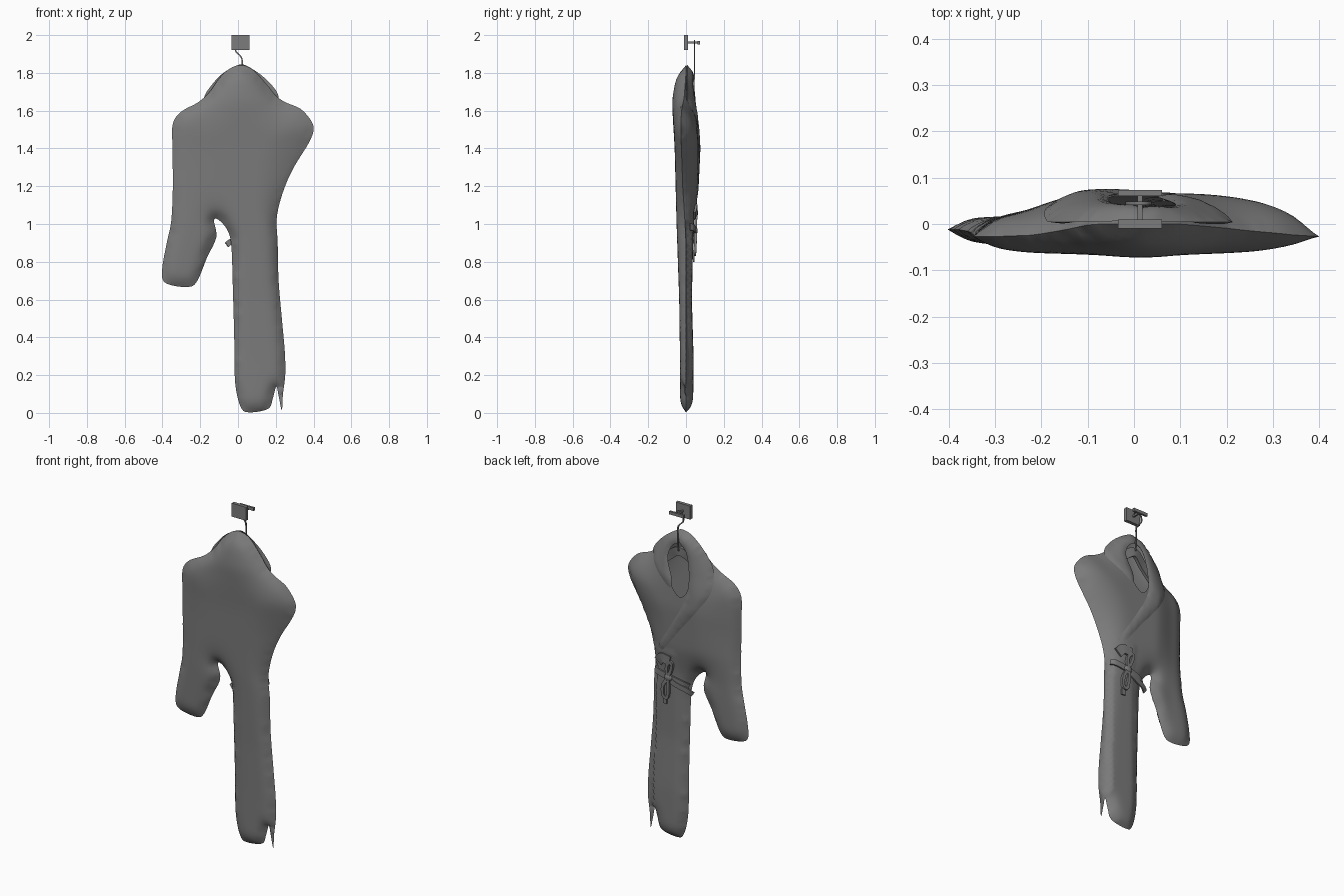
import bpy, bmesh, math
from mathutils import Vector
from mathutils.geometry import delaunay_2d_cdt

if "Cube" in bpy.data.objects:
    bpy.data.objects.remove(bpy.data.objects["Cube"])

# Dark grey used on every part
grey = bpy.data.materials.new("dark_grey")
grey.diffuse_color = (0.2, 0.2, 0.2, 1)
grey.use_nodes = True
grey.node_tree.nodes["Principled BSDF"].inputs["Base Color"].default_value = grey.diffuse_color


def spline(pts, n=5, closed=True):
    """Catmull-Rom smoothing of a control polygon or path."""
    pts = [Vector(p) for p in pts]
    if not closed:
        pts = [2 * pts[0] - pts[1]] + pts + [2 * pts[-1] - pts[-2]]
    c, out = len(pts), []
    for i in (range(c) if closed else range(1, c - 2)):
        a, b, d, e = pts[i - 1], pts[i], pts[(i + 1) % c], pts[(i + 2) % c]
        for k in range(n):
            t = k / n
            out.append(0.5 * (2 * b + (d - a) * t + (2 * a - 5 * b + 4 * d - e) * t * t
                              + (3 * b - a - 3 * d + e) * t ** 3))
    if not closed:
        out.append(pts[-2])
    return out


def inside(p, poly):
    hit, q = False, poly[-1]
    for r in poly:
        if (r.y > p.y) != (q.y > p.y) and p.x < (q.x - r.x) * (p.y - r.y) / (q.y - r.y) + r.x:
            hit = not hit
        q = r
    return hit


def edge_dist(p, poly):
    best, a = 9.0, poly[-1]
    for b in poly:
        ab = b - a
        t = max(0, min(1, (p - a).dot(ab) / max(ab.length_squared, 1e-9)))
        best = min(best, (p - a - ab * t).length)
        a = b
    return best


def table(z, rows):
    """Linear lookup, rows sorted by rising z."""
    if z <= rows[0][0]:
        return rows[0][1]
    for (z0, v0), (z1, v1) in zip(rows, rows[1:]):
        if z <= z1:
            return v0 + (v1 - v0) * (z - z0) / (z1 - z0)
    return rows[-1][1]


def finish(name, bm, angle=60):
    bmesh.ops.recalc_face_normals(bm, faces=bm.faces)
    me = bpy.data.meshes.new(name)
    bm.to_mesh(me)
    bm.free()
    me.materials.append(grey)
    ob = bpy.data.objects.new(name, me)
    bpy.context.collection.objects.link(ob)
    bpy.context.view_layer.objects.active = ob
    bpy.ops.object.select_all(action='DESELECT')
    ob.select_set(True)
    bpy.ops.object.shade_smooth_by_angle(angle=math.radians(angle))


def cushion(name, outline, depth, step, hole=None, relax=0, after=None):
    """Two sheets filled from one outline and joined at the rim; hole opens the +y sheet."""
    whole = bmesh.new()
    for side in (-1, 1):
        loops = [outline] + ([hole] if hole and side > 0 else [])
        pts, edges = [], []
        for lp in loops:
            s = len(pts)
            pts += lp
            edges += [(s + i, s + (i + 1) % len(lp)) for i in range(len(lp))]
        xs, zs = [p.x for p in outline], [p.y for p in outline]
        for i in range(int((max(xs) - min(xs)) / step) + 1):
            for j in range(int((max(zs) - min(zs)) / step) + 1):
                p = Vector((min(xs) + (i + 0.5 * (j % 2)) * step, min(zs) + j * step))
                if inside(p, outline) and all(edge_dist(p, lp) > step * 0.5 for lp in loops):
                    pts.append(p)
        vs, _, fs, *_ = delaunay_2d_cdt(pts, edges, [], 0, 1e-5)
        bm = bmesh.new()
        bv = [bm.verts.new((v.x, depth(v, side), v.y)) for v in vs]
        for f in fs:
            c = sum((vs[i] for i in f), Vector((0, 0))) / len(f)
            if inside(c, outline) and not (len(loops) > 1 and inside(c, hole)):
                bm.faces.new([bv[i] for i in f])
        free = [b for b, v in zip(bv, vs) if edge_dist(v, outline) > 1e-4]
        for _ in range(relax):
            bmesh.ops.smooth_vert(bm, verts=free, factor=0.5, use_axis_y=True)
        if after and side > 0:
            for v in free:
                v.co.y += after(v.co)
        tmp = bpy.data.meshes.new("tmp")
        bm.to_mesh(tmp)
        bm.free()
        whole.from_mesh(tmp)
        bpy.data.meshes.remove(tmp)
    bmesh.ops.remove_doubles(whole, verts=whole.verts, dist=1e-4)
    finish(name, whole, 70)


def ribbon(name, pts, width, thick):
    """Flat band following a path, its broad side facing y."""
    path, bm, rings = spline(pts, 6, False), bmesh.new(), []
    for i, p in enumerate(path):
        t = (path[min(i + 1, len(path) - 1)] - path[max(i - 1, 0)]).normalized()
        s = t.cross(Vector((0, 1, 0))).normalized()
        n = s.cross(t)
        rings.append([bm.verts.new(p + s * a * width / 2 + n * b * thick / 2)
                      for a, b in ((-1, -1), (1, -1), (1, 1), (-1, 1))])
    for a, b in zip(rings, rings[1:]):
        for k in range(4):
            bm.faces.new((a[k], a[(k + 1) % 4], b[(k + 1) % 4], b[k]))
    bm.faces.new(rings[0])
    bm.faces.new(rings[-1])
    finish(name, bm, 40)


def box(name, size, loc):
    bm = bmesh.new()
    bmesh.ops.create_cube(bm, size=1)
    for v in bm.verts:
        v.co = Vector([c * s + o for c, s, o in zip(v.co, size, loc)])
    finish(name, bm, 30)


# Robe body: silhouette with hanging sleeve, folded shoulder and split hem
robe_outline = spline([
    (0.02, 1.84), (0.08, 1.815), (0.15, 1.74), (0.20, 1.68), (0.25, 1.645), (0.33, 1.61), (0.385, 1.55),
    (0.40, 1.50), (0.375, 1.43), (0.29, 1.29), (0.235, 1.16), (0.205, 1.03), (0.21, 0.90), (0.215, 0.70),
    (0.232, 0.50), (0.248, 0.32), (0.25, 0.2), (0.238, 0.10), (0.232, 0.015), (0.215, 0.09), (0.203, 0.14),
    (0.185, 0.08), (0.16, 0.022), (0.06, 0.003), (0.015, 0.03), (-0.015, 0.16), (-0.02, 0.40),
    (-0.027, 0.65), (-0.035, 0.88), (-0.055, 0.965), (-0.10, 1.02), (-0.127, 1.02), (-0.115, 0.93),
    (-0.165, 0.82), (-0.215, 0.70), (-0.26, 0.667), (-0.36, 0.678), (-0.40, 0.71), (-0.398, 0.79),
    (-0.375, 0.91), (-0.353, 1.02), (-0.345, 1.2), (-0.347, 1.4), (-0.345, 1.53), (-0.30, 1.595),
    (-0.21, 1.645), (-0.15, 1.70), (-0.10, 1.77), (-0.04, 1.825)])
neck_opening = spline([(0.03, 1.78), (0.075, 1.755), (0.1, 1.68), (0.09, 1.6), (0.06, 1.53), (0.0, 1.47),
                       (-0.05, 1.52), (-0.055, 1.64), (-0.03, 1.745)], 4)
BACK = [(0, .032), (.3, .032), (.6, .036), (1, .05), (1.2, .055), (1.4, .06), (1.65, .075), (1.76, .06), (1.84, .04)]
FRONT = [(0, .034), (.3, .036), (.6, .027), (1, .036), (1.15, .06), (1.4, .067), (1.6, .053), (1.84, .035)]
ROUND = [(0.7, .07), (1.0, .1), (1.3, .2), (1.6, .2), (1.8, .1)]
MID = [(0.9, 0), (1.2, -.015), (1.6, -.015), (1.8, 0)]


def robe_depth(p, side):
    d = edge_dist(p, robe_outline) if inside(p, robe_outline) else 0
    if d < 1e-4:
        d = 0
    t = min(d / table(p.y, ROUND), 1)
    mid = table(p.y, MID) + table(p.x, [(-.22, -.012), (-.1, 0), (.2, 0), (.4, -.012 if p.y > 1 else 0)])
    front = table(p.y, FRONT) * table(p.x, [(-.24, .5), (-.12, 1)])
    amount = front - mid if side > 0 else table(p.y, BACK) + mid
    return mid + side * amount * (t * (2 - t)) ** table(p.x, [(0.05, 0.5), (0.2, 0.8 if p.y > 1 else 0.5)])


def overlap_step(co):
    # the strip beside the slit lies lower than the front panel
    if co.z < 1.0 and co.x > table(co.z, [(0.1, .203), (0.5, .19), (1.0, .18)]):
        return -0.012
    return 0.004 if 0.03 < co.x and co.z < 1.12 else 0


cushion("robe_body", robe_outline, robe_depth, 0.018, neck_opening, 6, overlap_step)

# Collar lapels: soft rolls around the neck, the long one crossing to the waist
lapels = {
    "short_lapel": [(0.02, 1.845), (0.10, 1.805), (0.17, 1.745), (0.213, 1.68), (0.195, 1.62), (0.12, 1.55),
                    (0.06, 1.51), (0.055, 1.57), (0.09, 1.67), (0.07, 1.745), (0.02, 1.785)],
    "long_lapel": [(0.02, 1.845), (-0.07, 1.805), (-0.14, 1.735), (-0.183, 1.66), (-0.19, 1.54),
                   (-0.12, 1.42), (0.0, 1.27), (0.11, 1.13), (0.15, 1.13), (0.06, 1.28), (-0.02, 1.42),
                   (-0.055, 1.52), (-0.05, 1.65), (-0.025, 1.74), (0.02, 1.785)]}
for name, pts in lapels.items():
    outline = spline(pts)

    def lapel_depth(p, side):
        t = min(edge_dist(p, outline) / 0.03, 1)
        thick = 0.009 * table(p.y, [(1.15, .5), (1.5, 1)])
        return max(robe_depth(p, 1), 0.002) + 0.002 + side * thick * math.sqrt(t * (2 - t))
    cushion(name, outline, lapel_depth, 0.014, None, 3)

# Belt with a folded end, knot, bow loops and tails
ribbon("belt", [(0.185, 0.022, 0.985), (0.16, 0.04, 0.98), (0.08, 0.046, 0.965), (0.0, 0.038, 0.945),
                (-0.035, 0.02, 0.93)], 0.035, 0.008)
ribbon("belt_fold", [(0.15, 0.045, 1.045), (0.12, 0.054, 1.075), (0.065, 0.056, 1.07)], 0.055, 0.012)
ribbon("bow_loop_upper", [(0.08, 0.05, 0.97), (0.06, 0.052, 1.02), (0.055, 0.056, 1.055), (0.075, 0.056, 1.06),
                          (0.09, 0.052, 1.02), (0.085, 0.05, 0.97)], 0.018, 0.014)
ribbon("bow_loop_lower", [(0.085, 0.05, 0.96), (0.115, 0.05, 0.91), (0.115, 0.047, 0.85), (0.09, 0.047, 0.845),
                          (0.08, 0.05, 0.9), (0.08, 0.05, 0.96)], 0.018, 0.014)
ribbon("belt_tail_a", [(0.08, 0.048, 0.96), (0.04, 0.046, 0.935), (-0.03, 0.034, 0.91), (-0.06, 0.02, 0.89)], 0.03, 0.008)
ribbon("belt_tail_b", [(0.08, 0.048, 0.96), (0.105, 0.044, 0.9), (0.11, 0.04, 0.8)], 0.024, 0.008)
bm = bmesh.new()
bmesh.ops.create_uvsphere(bm, u_segments=16, v_segments=10, radius=1)
for v in bm.verts:
    v.co = Vector((0.082 + v.co.x * 0.026, 0.048 + v.co.y * 0.014, 0.965 + v.co.z * 0.022))
finish("belt_knot", bm)

# Wall hook: plate, peg and end bar
for name, size, y in (("hook_plate", (0.095, 0.02, 0.08), 0), ("hook_peg", (0.01, 0.06, 0.01), 0.035),
                      ("hook_end_bar", (0.095, 0.012, 0.018), 0.067)):
    box(name, size, (0.013, y, 1.96))

# Hanger: wire hook and arms inside the shoulders
ribbon("hanger_wire", [(0.035, 0.045, 1.955), (0.025, 0.045, 1.968), (0.008, 0.045, 1.97), (-0.012, 0.045, 1.95),
                       (-0.012, 0.045, 1.915), (0.012, 0.045, 1.89), (0.022, 0.045, 1.865), (0.022, 0.045, 1.8),
                       (0.022, 0.04, 1.73)], 0.007, 0.007)
ribbon("hanger_arms", [(-0.13, -0.005, 1.62), (-0.06, 0.005, 1.675), (0.022, 0.025, 1.725), (0.1, 0.005, 1.675),
                       (0.17, -0.005, 1.62)], 0.05, 0.018)
